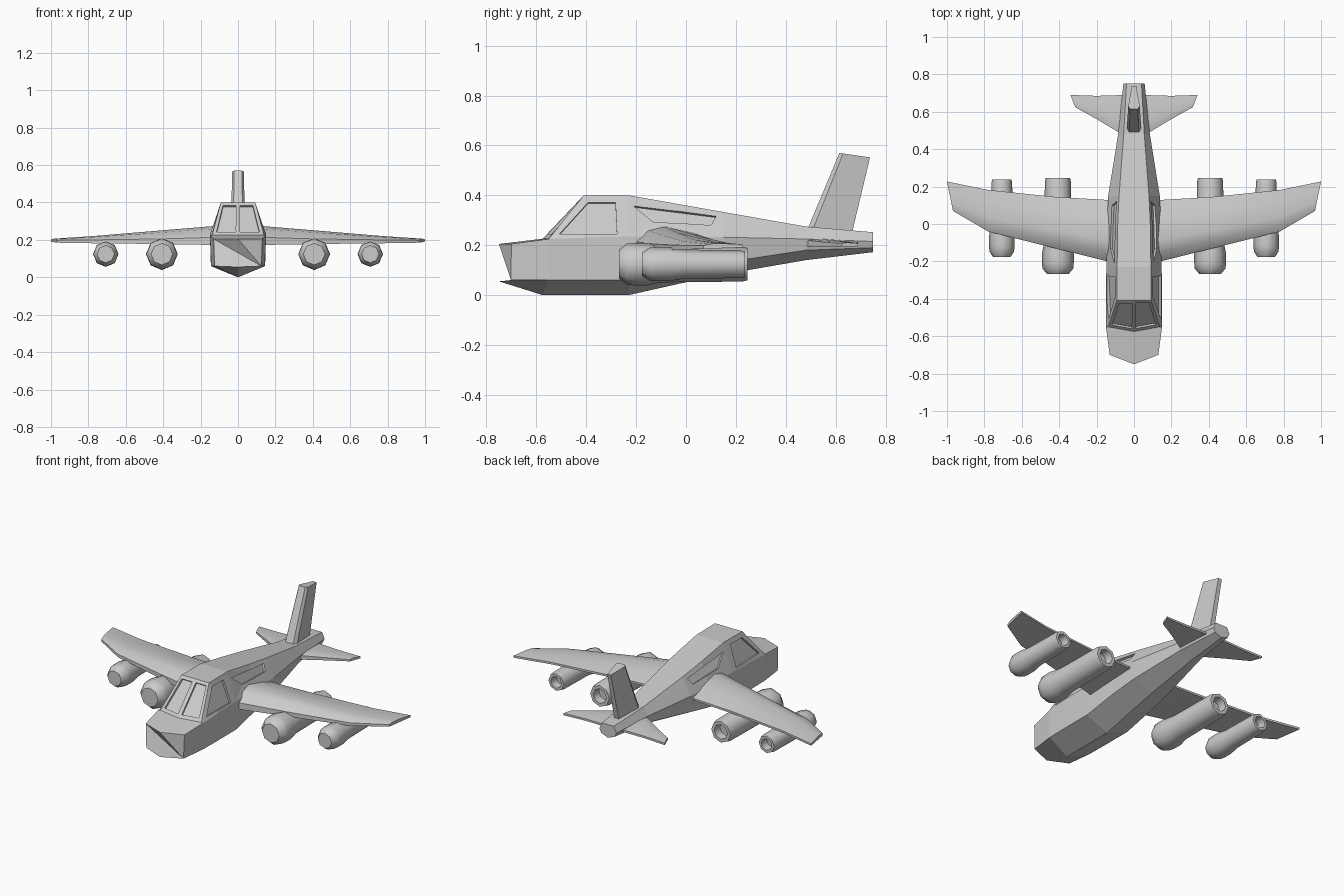
import bpy, bmesh, math
from mathutils import Vector
from mathutils.bvhtree import BVHTree

if "Cube" in bpy.data.objects:
    bpy.data.objects.remove(bpy.data.objects["Cube"])


def make_object(name, bm, angle=None):
    bmesh.ops.recalc_face_normals(bm, faces=bm.faces)
    me = bpy.data.meshes.new(name)
    bm.to_mesh(me)
    bm.free()
    ob = bpy.data.objects.new(name, me)
    bpy.context.collection.objects.link(ob)
    if angle:
        bpy.ops.object.select_all(action='DESELECT')
        bpy.context.view_layer.objects.active = ob
        ob.select_set(True)
        bpy.ops.object.shade_smooth_by_angle(angle=math.radians(angle))
    return ob


def loft(name, rings, angle=None):
    """Skin a list of closed rings and cap both ends."""
    bm = bmesh.new()
    vs = [[bm.verts.new(p) for p in r] for r in rings]
    for a, b in zip(vs, vs[1:]):
        n = len(a)
        for i in range(n):
            bm.faces.new((a[i], a[(i + 1) % n], b[(i + 1) % n], b[i]))
    bm.faces.new(vs[0])
    bm.faces.new(vs[-1])
    return make_object(name, bm, angle)


# Fuselage: eight-point sections, optionally bowed forward at the centre line
def section(y, keel, low, mid, top, bow=0.0):
    half = [(0, keel), low, mid, top, (0, top[1])]
    pts = half + [(-x, z) for x, z in (top, mid, low)]
    return [(x, y - bow * max(0, 1 - abs(x) / 0.13), z) for x, z in pts]


fuselage = loft("fuselage", [
    section(-0.70, 0.055, (0.125, 0.06), (0.13, 0.205), (0.12, 0.205), 0.05),
    section(-0.55, 0.0, (0.143, 0.06), (0.15, 0.225), (0.138, 0.226), 0.025),
    section(-0.41, 0.0, (0.145, 0.06), (0.15, 0.23), (0.092, 0.40)),
    section(-0.23, 0.0, (0.145, 0.06), (0.148, 0.235), (0.09, 0.40)),
    section(-0.02, 0.047, (0.138, 0.10), (0.145, 0.235), (0.088, 0.363)),
    section(0.15, 0.083, (0.125, 0.13), (0.138, 0.232), (0.08, 0.333)),
    section(0.48, 0.14, (0.075, 0.18), (0.085, 0.225), (0.055, 0.275)),
    section(0.75, 0.172, (0.045, 0.19), (0.057, 0.215), (0.04, 0.252)),
])

# Recessed windows: outlines are projected on the body, then cut as shallow prisms
bm = bmesh.new()
bm.from_mesh(fuselage.data)
tree = BVHTree.FromBMesh(bm)
bm.free()


def window(name, origins, direction, depth=0.012):
    pts = [tree.ray_cast(Vector(o), Vector(direction))[0] for o in origins]
    n = (pts[2] - pts[0]).cross(pts[3] - pts[1]).normalized()
    if n.dot(Vector(direction)) > 0:
        n.negate()
    cutter = loft(name, [[p + n * 0.03 for p in pts], [p - n * depth for p in pts]])
    cutter.hide_render = True
    cutter.hide_viewport = True
    mod = fuselage.modifiers.new(name, 'BOOLEAN')
    mod.operation = 'DIFFERENCE'
    mod.solver = 'EXACT'
    mod.object = cutter


front_side = [(-0.508, 0.244), (-0.277, 0.244), (-0.283, 0.372), (-0.392, 0.372)]
rear_side = [(-0.21, 0.357), (0.12, 0.316), (0.10, 0.28), (-0.13, 0.292)]
screen = [(0.012, 0.242), (0.115, 0.242), (0.08, 0.385), (0.012, 0.385)]
for s, side in ((1, "right"), (-1, "left")):
    window(f"front_window_cutter_{side}", [(s, y, z) for y, z in front_side], (-s, 0, 0))
    window(f"rear_window_cutter_{side}", [(s, y, z) for y, z in rear_side], (-s, 0, 0))
    window(f"windscreen_cutter_{side}", [(s * x, -2, z) for x, z in screen], (0, 1, 0))


# Wing and tailplane sections: x and y at leading and trailing edge, plus heights
def foil(s, x0, y0, x1, y1, bottom, lead, peak, trail):
    prof = [(0, bottom), (0, lead), (0.15, lead + (peak - lead) * 0.75), (0.35, peak),
            (0.7, trail + (peak - trail) * 0.6), (1, trail), (1, trail - 0.012)]
    return [(s * (x0 + (x1 - x0) * t), y0 + (y1 - y0) * t, z) for t, z in prof]


# Engine: lathed octagon with chamfered intake and hollow exhaust
def engine(name, x, z, r, y0, y1):
    prof = [(0.68, 0), (0.97, 0.03), (1.0, 0.06), (1.0, 0.11), (0.86, 0.17),
            (0.82, y1 - y0 - 0.02), (0.76, y1 - y0), (0.52, y1 - y0),
            (0.48, y1 - y0 - 0.05)]
    rings = []
    for k, d in prof:
        rings.append([(x + r * k * math.cos(i * math.tau / 8), y0 + d,
                       z + r * k * math.sin(i * math.tau / 8)) for i in range(8)])
    loft(name, rings, 50)


for s, side in ((1, "right"), (-1, "left")):
    loft(f"wing_{side}", [
        foil(s, 0.08, -0.215, 0.08, 0.125, 0.172, 0.215, 0.278, 0.212),
        foil(s, 0.42, -0.13, 0.42, 0.145, 0.178, 0.205, 0.25, 0.21),
        foil(s, 0.78, -0.04, 0.78, 0.182, 0.182, 0.2, 0.22, 0.205),
        foil(s, 0.968, 0.07, 1.0, 0.227, 0.185, 0.198, 0.207, 0.203),
    ], 30)
    loft(f"tailplane_{side}", [
        foil(s, 0.04, 0.465, 0.04, 0.69, 0.195, 0.222, 0.226, 0.212),
        foil(s, 0.19, 0.555, 0.20, 0.685, 0.195, 0.212, 0.218, 0.21),
        foil(s, 0.315, 0.625, 0.34, 0.69, 0.195, 0.206, 0.21, 0.207),
    ], 30)
    engine(f"inner_engine_{side}", s * 0.407, 0.124, 0.085, -0.268, 0.247)
    engine(f"outer_engine_{side}", s * 0.707, 0.124, 0.068, -0.177, 0.237)


# Tail fin with blunt leading edge
def fin_section(y0, z0, y1, z1, k):
    pts = [(0.024, 0), (0.036, 0.12), (0.014, 1), (-0.014, 1), (-0.036, 0.12), (-0.024, 0)]
    return [(x * k, y0 + (y1 - y0) * t, z0 + (z1 - z0) * t) for x, t in pts]


loft("tail_fin", [fin_section(0.475, 0.235, 0.66, 0.225, 1.1),
                  fin_section(0.615, 0.57, 0.738, 0.552, 0.85)])
